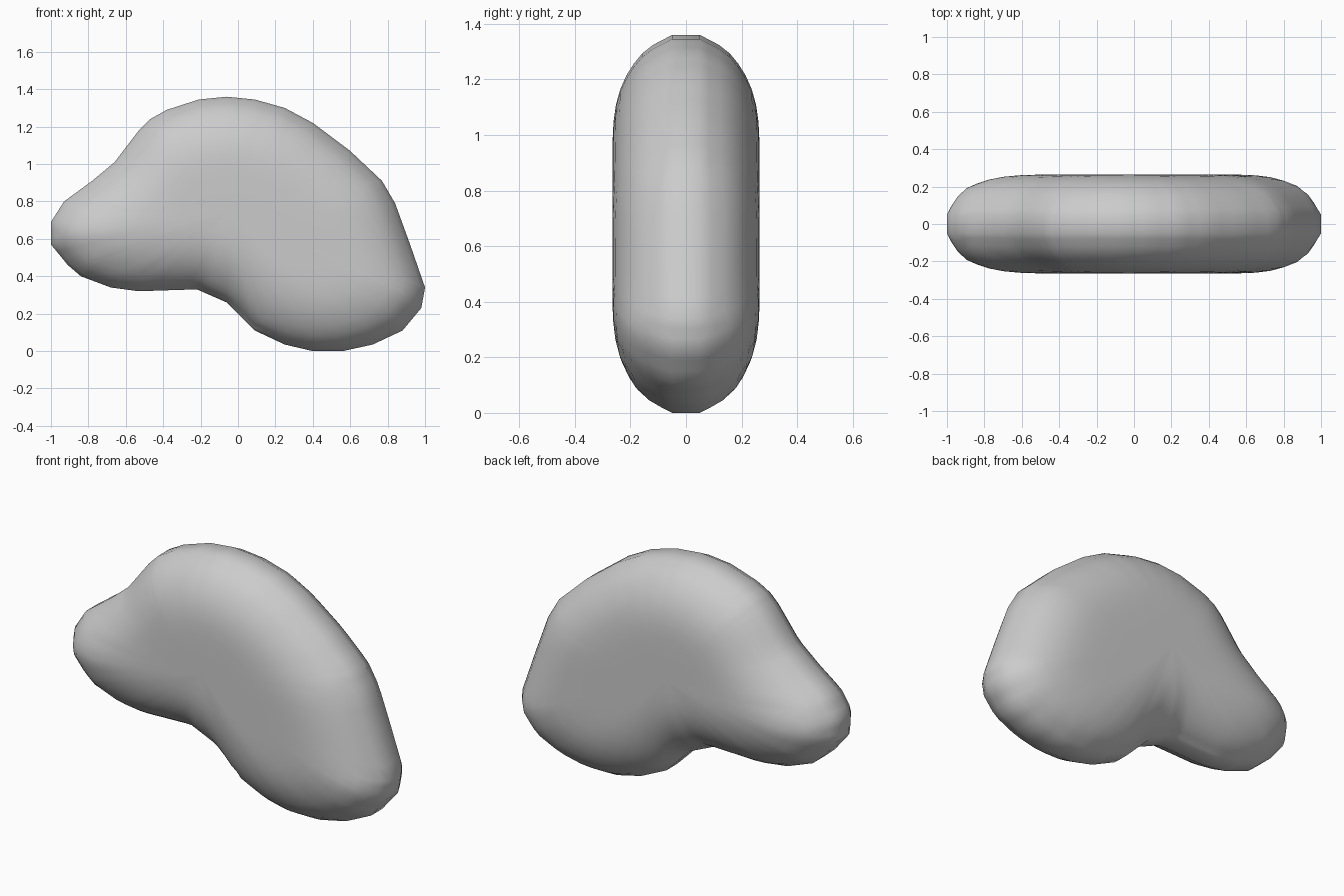
import bpy, bmesh, math
from mathutils import Vector
from mathutils.geometry import intersect_point_line

if "Cube" in bpy.data.objects:
    bpy.data.objects.remove(bpy.data.objects["Cube"])

# Front silhouette (x, z), read around the body
OUTLINE = [(-1, .69), (-1, .57), (-.91, .46), (-.84, .40), (-.68, .34), (-.53, .32),
           (-.38, .325), (-.22, .33), (-.06, .26), (.09, .11), (.25, .035), (.40, 0), (.56, 0),
           (.72, .035), (.88, .11), (.98, .23), (1, .34), (.92, .57), (.84, .79),
           (.77, .91), (.60, 1.07), (.40, 1.22), (.25, 1.30), (.09, 1.345),
           (-.06, 1.36), (-.21, 1.345), (-.38, 1.29), (-.47, 1.24), (-.53, 1.18),
           (-.66, 1.01), (-.78, .91), (-.93, .80)]
CENTRE = Vector((-.05, .75))
HALF_THICK, ROUND, RIM = .265, .34, .05

pts = [Vector(p) for p in OUTLINE]
segs = list(zip(pts, pts[1:] + pts[:1]))


def edge_distance(p):
    best = 9.0
    for a, b in segs:
        q, t = intersect_point_line(p, a, b)
        q = a.lerp(b, min(max(t, 0), 1))
        best = min(best, (p - q.to_2d()).length)
    return best


def half_depth(p):
    # Rounded rim that levels off into a broad side
    k = 1 - min(edge_distance(p) / ROUND, 1)
    return max(RIM, HALF_THICK * math.sqrt(max(0, 1 - k * k)))


loop = [a.lerp(b, k / 3) for a, b in segs for k in range(3)]
steps = [1, .975, .94, .89, .83, .76, .68, .59, .49, .38, .26, .13]
bm = bmesh.new()


def ring(t, side):
    verts = []
    for p in loop:
        q = CENTRE.lerp(p, t)
        y = RIM if t == 1 else half_depth(q)
        verts.append(bm.verts.new((q.x, side * y, q.y)))
    return verts


def bridge(r1, r2):
    n = len(r1)
    for i in range(n):
        j = (i + 1) % n
        bm.faces.new((r1[i], r1[j], r2[j], r2[i]))


# Two mirrored inflated sides, joined by the narrow rim
rims, inner = [], []
for side in (-1, 1):
    rings = [ring(t, side) for t in steps]
    for r1, r2 in zip(rings, rings[1:]):
        bridge(r1, r2)
    tip = bm.verts.new((CENTRE.x, side * half_depth(CENTRE), CENTRE.y))
    last = rings[-1]
    for i in range(len(last)):
        bm.faces.new((last[i], last[(i + 1) % len(last)], tip))
    rims.append(rings[0])
    inner += [v for r in rings[4:] for v in r]
bridge(*rims)

# Soften the crest along the lobe, in depth only
for _ in range(4):
    bmesh.ops.smooth_vert(bm, verts=inner, factor=.5, use_axis_y=True)
bmesh.ops.recalc_face_normals(bm, faces=bm.faces)

mesh = bpy.data.meshes.new("blob_body")
bm.to_mesh(mesh)
bm.free()
mesh.shade_smooth()
body = bpy.data.objects.new("blob_body", mesh)
bpy.context.collection.objects.link(body)
